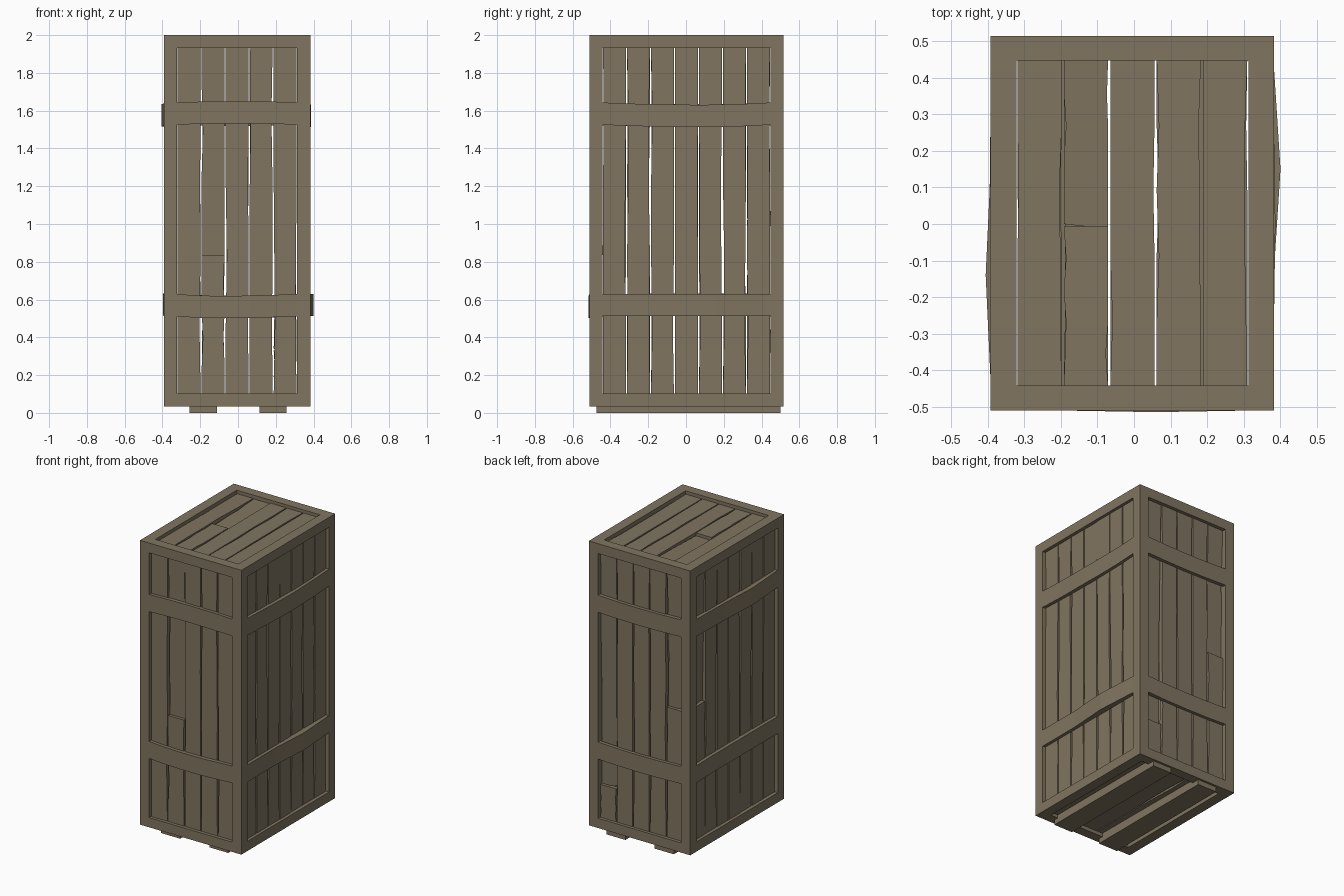
import bpy, bmesh, random
from mathutils import Vector

if "Cube" in bpy.data.objects:
    bpy.data.objects.remove(bpy.data.objects["Cube"])

random.seed(7)
X0, X1, Y0, Y1, Z0, Z1 = -0.393, 0.383, -0.51, 0.515, 0.035, 2.0
OX, OY, OZ = (-0.322, 0.313), (-0.442, 0.447), (0.102, 1.932)   # panel openings
INSET, THICK = 0.022, 0.028

wood = bpy.data.materials.new("weathered wood")
wood.diffuse_color = (0.215, 0.176, 0.117, 1)
wood.use_nodes = True
wood.node_tree.nodes["Principled BSDF"].inputs["Base Color"].default_value = wood.diffuse_color

# each side maps (across, along, depth inwards) to a point
SIDES = {
    "front": lambda u, v, d: (u, Y0 + d, v),
    "back": lambda u, v, d: (u, Y1 - d, v),
    "right": lambda u, v, d: (X1 - d, u, v),
    "left": lambda u, v, d: (X0 + d, u, v),
    "top": lambda u, v, d: (u, v, Z1 - d),
    "bottom": lambda u, v, d: (u, v, Z0 + d),
}


def finish(name, bm):
    bmesh.ops.recalc_face_normals(bm, faces=bm.faces)
    me = bpy.data.meshes.new(name)
    bm.to_mesh(me)
    bm.free()
    me.materials.append(wood)
    ob = bpy.data.objects.new(name, me)
    bpy.context.collection.objects.link(ob)
    return ob


def box(name, lo, hi):
    bm = bmesh.new()
    bmesh.ops.create_cube(bm, size=1)
    for v in bm.verts:
        v.co = Vector([(a + b) / 2 + c * (b - a) for a, b, c in zip(lo, hi, v.co)])
    return finish(name, bm)


def loft(name, sections):
    """Board through a row of four-point sections."""
    bm = bmesh.new()
    rings = [[bm.verts.new(p) for p in s] for s in sections]
    for a, b in zip(rings, rings[1:]):
        for i in range(4):
            j = (i + 1) % 4
            bm.faces.new((a[i], a[j], b[j], b[i]))
    bm.faces.new(rings[0])
    bm.faces.new(rings[-1])
    return finish(name, bm)


def plank(name, fn, u0, u1, v0, v1, d0=INSET, d1=INSET, slant=0.0):
    """Board with slightly worn long edges; depth runs from d0 to d1."""
    n, rows = 5, []
    for i in range(n + 1):
        t = i / n
        a, b = u0, u1
        if 0 < i < n:
            a += random.choice((0, 0, 0.003, 0.006))
            b -= random.choice((0, 0, 0.003, 0.006))
        v, d = v0 + (v1 - v0) * t, d0 + (d1 - d0) * t
        s = slant * (1 - t)
        rows.append([fn(a, v + s, d), fn(b, v - s, d),
                     fn(b, v - s, d + THICK), fn(a, v + s, d + THICK)])
    loft(name, rows)


# corner frame: a block with an opening cut through along each axis
frame = box("crate_frame", (X0, Y0, Z0), (X1, Y1, Z1))
for axis in range(3):
    lo, hi = [OX[0], OY[0], OZ[0]], [OX[1], OY[1], OZ[1]]
    lo[axis], hi[axis] = -3, 4
    cutter = box("frame_cutter", lo, hi)
    mod = frame.modifiers.new("opening", 'BOOLEAN')
    mod.operation, mod.solver, mod.object = 'DIFFERENCE', 'EXACT', cutter
    cutter.hide_render = True
    cutter.hide_set(True)
bpy.context.view_layer.update()
cut_mesh = bpy.data.meshes.new_from_object(
    frame.evaluated_get(bpy.context.evaluated_depsgraph_get()))
frame.modifiers.clear()
frame.data = cut_mesh
for ob in [o for o in bpy.data.objects if o.name.startswith("frame_cutter")]:
    bpy.data.objects.remove(ob)

# planks: (side, board number) -> where it is snapped, the far piece being sunk
BROKEN = {("front", 1): (0.835, 0.0), ("back", 0): (1.0, 0.01),
          ("back", 4): (0.33, 0.01), ("left", 6): (1.02, 0.01),
          ("top", 1): (-0.007, 0.007)}
for side, fn in SIDES.items():
    u_range = OY if side in ("left", "right") else OX
    v_range = OY if side in ("top", "bottom") else OZ
    count = 7 if side in ("left", "right") else 5
    step = (u_range[1] - u_range[0]) / count
    for k in range(count):
        u0 = u_range[0] + k * step + 0.003
        u1 = u0 + step - 0.006
        name = f"{side}_plank_{k + 1}"
        if (side, k) in BROKEN:
            cut, slant = BROKEN[side, k]
            plank(name, fn, u0, u1, v_range[0], cut)
            plank(name + "_sunk", fn, u0, u1, cut, v_range[1],
                  INSET + 0.02, INSET + 0.004, slant)
        else:
            wobble = random.uniform(-0.002, 0.003)
            plank(name, fn, u0, u1, v_range[0], v_range[1], INSET + wobble, INSET - wobble)

# cross bands: side, bottom height, bend (place, rise), outward bulge (place, amount)
BANDS = [("front", 1.526, (0.0, 0.006), (0.0, 0.0)),
         ("front", 0.511, (-0.1, -0.010), (0.06, 0.005)),
         ("back", 1.526, (0.0, -0.008), (0.0, 0.0)),
         ("back", 0.511, (0.0, -0.008), (0.0, 0.0)),
         ("right", 1.525, (0.1, -0.012), (0.0, 0.004)),
         ("right", 0.512, (0.0, 0.0), (0.15, 0.018)),
         ("left", 1.522, (-0.1, -0.006), (-0.14, 0.013)),
         ("left", 0.510, (0.1, 0.005), (0.0, 0.003))]
for side, z, (bu, bend), (pu, bulge) in BANDS:
    fn = SIDES[side]
    a, b = OY if side in ("left", "right") else OX
    reach = 0.28
    stops = sorted({a, b, (a + bu) / 2, bu, (b + bu) / 2, pu,
                    max(a, pu - reach), min(b, pu + reach)})
    rows = []
    for u in stops:
        t = (u - a) / (bu - a) if u < bu else (b - u) / (b - bu)
        dz = bend * (1 - (1 - t) ** 2)
        d = -bulge * max(0, 1 - abs(u - pu) / reach)
        rows.append([fn(u, z + dz, d), fn(u, z + dz + 0.118, d),
                     fn(u, z + dz + 0.118, INSET + 0.004), fn(u, z + dz, INSET + 0.004)])
    loft(f"{side}_band_{'upper' if z > 1 else 'lower'}", rows)

# skids under the floor
for name, x0, x1 in (("left_skid", -0.257, -0.110), ("right_skid", 0.113, 0.258)):
    box(name, (x0, -0.475, 0), (x1, 0.5, Z0 + 0.004))
    box(name + "_core", (x0, OY[0], Z0), (x1, OY[1], Z0 + INSET + 0.004))
